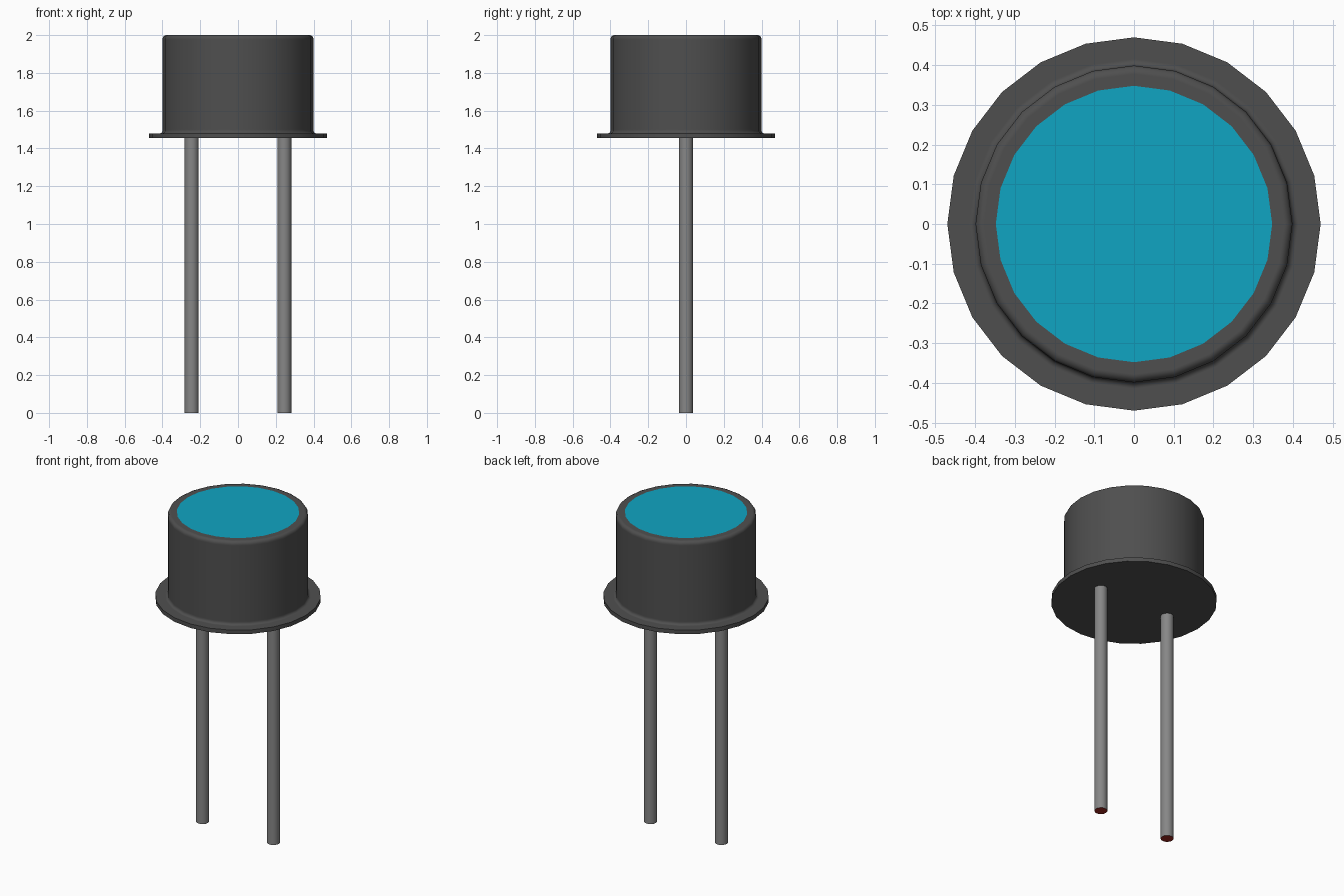
import bpy, bmesh
from math import cos, sin, pi, radians

if "Cube" in bpy.data.objects:
    bpy.data.objects.remove(bpy.data.objects["Cube"])


def material(name, rgb):
    m = bpy.data.materials.new(name)
    m.diffuse_color = (*rgb, 1)
    m.use_nodes = True
    m.node_tree.nodes["Principled BSDF"].inputs["Base Color"].default_value = m.diffuse_color
    return m


def lathe(name, profile, sides, mats, x=0, cap_bottom=0, cap_top=0):
    """Revolve (radius, z) points around a vertical axis and cap both ends."""
    bm = bmesh.new()
    rings = [[bm.verts.new((r * cos(2 * pi * i / sides), r * sin(2 * pi * i / sides), z))
              for i in range(sides)] for r, z in profile]
    for a, b in zip(rings, rings[1:]):
        for i in range(sides):
            j = (i + 1) % sides
            bm.faces.new((a[i], a[j], b[j], b[i]))
    bm.faces.new(rings[0][::-1]).material_index = cap_bottom
    bm.faces.new(rings[-1]).material_index = cap_top
    me = bpy.data.meshes.new(name)
    bm.to_mesh(me)
    bm.free()
    ob = bpy.data.objects.new(name, me)
    bpy.context.collection.objects.link(ob)
    ob.location.x = x
    for m in mats:
        me.materials.append(m)
    bpy.ops.object.select_all(action='DESELECT')
    ob.select_set(True)
    bpy.context.view_layer.objects.active = ob
    bpy.ops.object.shade_smooth_by_angle(angle=radians(50))
    return ob


can_grey = material("can_grey", (0.078, 0.078, 0.078))
lead_grey = material("lead_grey", (0.24, 0.24, 0.24))
window_teal = material("window_teal", (0.005, 0.375, 0.54))
tip_red = material("tip_red", (0.35, 0.02, 0.015))

# Can: flange, small fillet, wall, rounded rim and flush window
lathe("sensor_can", [(0.47, 1.455), (0.47, 1.48), (0.415, 1.48), (0.411, 1.48),
                     (0.403, 1.484), (0.399, 1.493), (0.399, 1.5),
                     (0.399, 1.975), (0.399, 1.983), (0.394, 1.995),
                     (0.383, 2.0), (0.378, 2.0), (0.348, 2.0)],
      24, [can_grey, window_teal], cap_top=1)

# Two wire leads
for side, x in (("left", -0.245), ("right", 0.245)):
    lathe(side + "_lead", [(0.037, 0), (0.037, 1.457)], 16, [lead_grey, tip_red],
          x=x, cap_bottom=1)
